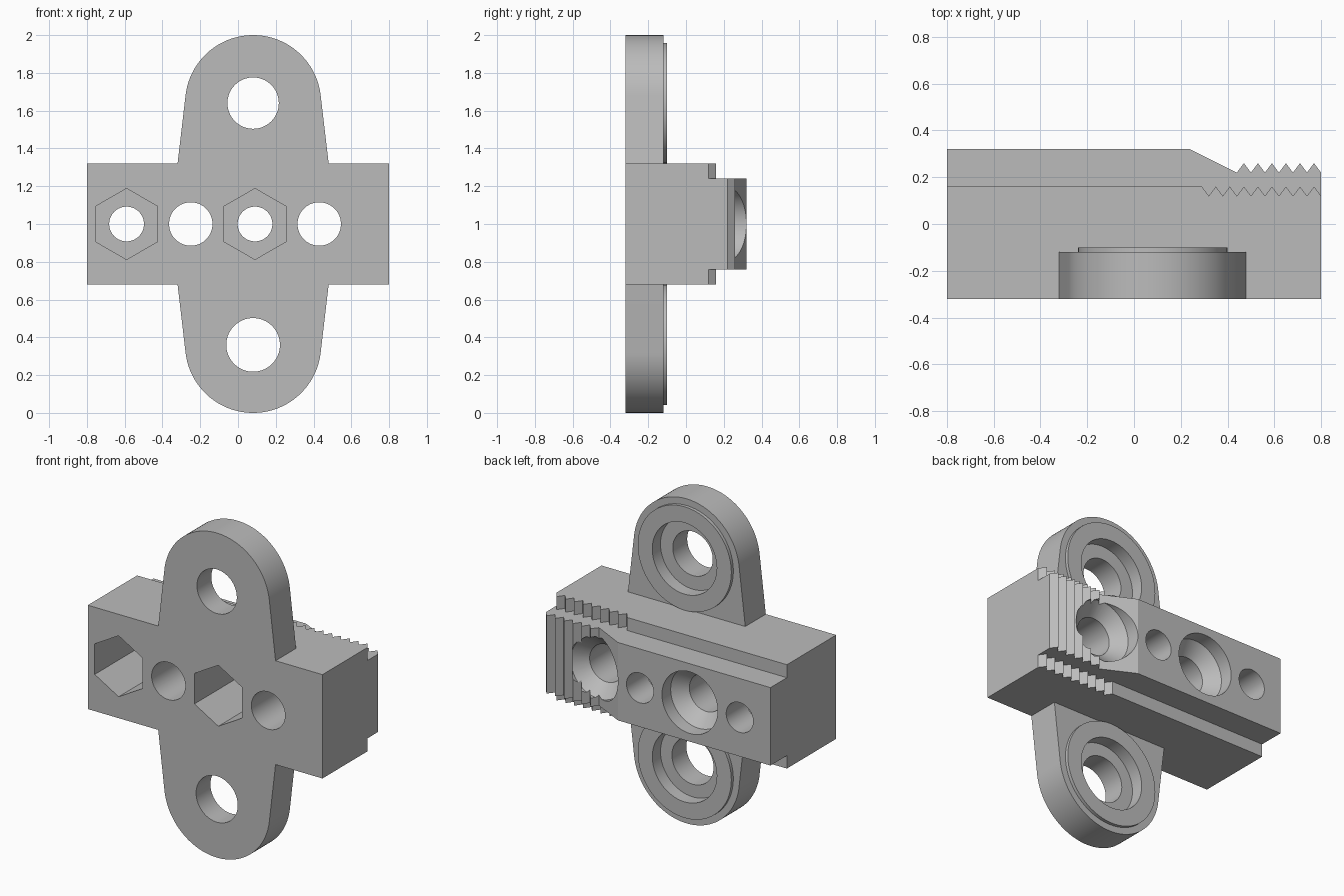
import bpy, bmesh
from math import sin, cos, pi, atan2, acos, hypot, radians

old = bpy.data.objects.get("Cube")
if old:
    bpy.data.objects.remove(old, do_unlink=True)

grey = bpy.data.materials.new("plain grey")
grey.use_nodes = True
colour = (0.5, 0.5, 0.5, 1)
grey.diffuse_color = colour
grey.node_tree.nodes["Principled BSDF"].inputs["Base Color"].default_value = colour

SEG = 64


def solid(name, rings):
    """Closed solid skinned over matching rings of points."""
    bm = bmesh.new()
    loops = [[bm.verts.new(p) for p in ring] for ring in rings]
    n = len(loops[0])
    for a, b in zip(loops, loops[1:]):
        for i in range(n):
            j = (i + 1) % n
            bm.faces.new((a[i], a[j], b[j], b[i]))
    bm.faces.new(loops[0])
    bm.faces.new(loops[-1])
    bmesh.ops.recalc_face_normals(bm, faces=bm.faces)
    mesh = bpy.data.meshes.new(name)
    bm.to_mesh(mesh)
    bm.free()
    mesh.materials.append(grey)
    ob = bpy.data.objects.new(name, mesh)
    bpy.context.collection.objects.link(ob)
    return ob


def upright(name, outline, z0, z1):
    """Plan outline (x, y) raised from z0 to z1."""
    return solid(name, [[(x, y, z) for x, y in outline] for z in (z0, z1)])


def turned(name, x, z, profile, sides=SEG, turn=0.0):
    """Round or polygonal solid along y from (radius, y) pairs."""
    angles = [turn + 2 * pi * i / sides for i in range(sides)]
    return solid(name, [[(x + r * cos(a), y, z + r * sin(a)) for a in angles]
                        for r, y in profile])


def combine(ob, others, operation):
    """Apply booleans with the other solids and delete them."""
    for other in others:
        mod = ob.modifiers.new("cut", 'BOOLEAN')
        mod.operation = operation
        mod.solver = 'EXACT'
        mod.object = other
        other.hide_render = True
        deps = bpy.context.evaluated_depsgraph_get()
        mesh = bpy.data.meshes.new_from_object(ob.evaluated_get(deps))
        ob.modifiers.clear()
        ob.data = mesh
        bpy.data.objects.remove(other, do_unlink=True)


def teeth(start, end, low, pitch=0.06, depth=0.04):
    """Sawtooth line from the valley at start to the valley at end."""
    pts = [(start, low)]
    for i in range(round((end - start) / pitch)):
        x = start + i * pitch
        pts += [(x + pitch / 2, low + depth), (x + pitch, low)]
    return pts


# Clamp block with a serrated shoulder and a serrated raised tongue
FRONT = -0.32
block = upright("clamp_block", [(0.8, FRONT), (-0.8, FRONT), (-0.8, 0.16), (0.29, 0.16)]
                + teeth(0.32, 0.8, 0.12), 0.68, 1.32)
tongue = upright("tongue", [(0.8, 0), (-0.8, 0), (-0.8, 0.32), (0.24, 0.32)]
                 + teeth(0.44, 0.8, 0.22), 0.76, 1.24)
combine(block, [tongue], 'UNION')

# Nut pockets from the front, countersunk screw holes from the back
cutters = []
for x in (-0.59, 0.09):
    cutters.append(turned("nut_pocket", x, 1, [(0.188, -0.5), (0.188, 0.12)], 6, pi / 6))
    cutters.append(turned("bolt_hole", x, 1, [(0.092, 0.05), (0.092, 0.5)]))
for x in (-0.25, 0.43):
    cutters.append(turned("screw_hole", x, 1, [(0.115, -0.5), (0.115, 0.16),
                                               (0.19, 0.235), (0.19, 0.5)]))
combine(block, cutters, 'DIFFERENCE')
parts = [block]

# Mounting ears above and below, each with a raised counterbored boss
CX, RADIUS, HALF, RISE = 0.08, 0.36, 0.40, 0.32
tangent = acos(RADIUS / hypot(HALF, RISE)) - atan2(RISE, HALF)
for side, name, hole in ((1, "upper_ear", 0.136), (-1, "lower_ear", 0.142)):
    cz = 1 + side * 0.64
    outline = [(CX - HALF, cz - side * RISE), (CX + HALF, cz - side * RISE)]
    for i in range(SEG + 1):
        a = tangent + (pi - 2 * tangent) * i / SEG
        outline.append((CX + RADIUS * cos(a), cz + side * RADIUS * sin(a)))
    ear = solid(name, [[(x, y, z) for x, z in outline] for y in (FRONT, -0.12)])
    boss = turned("boss", CX, cz, [(0.319, -0.2), (0.319, -0.10)])
    combine(ear, [boss], 'UNION')
    bore = turned("ear_bore", CX, cz, [(hole, -0.5), (hole, -0.18), (0.22, -0.18), (0.22, 0)])
    combine(ear, [bore], 'DIFFERENCE')
    parts.append(ear)

# Smooth round walls, keep machined edges crisp
for ob in bpy.context.view_layer.objects:
    ob.select_set(ob in parts)
bpy.context.view_layer.objects.active = block
bpy.ops.object.shade_smooth_by_angle(angle=radians(25))
